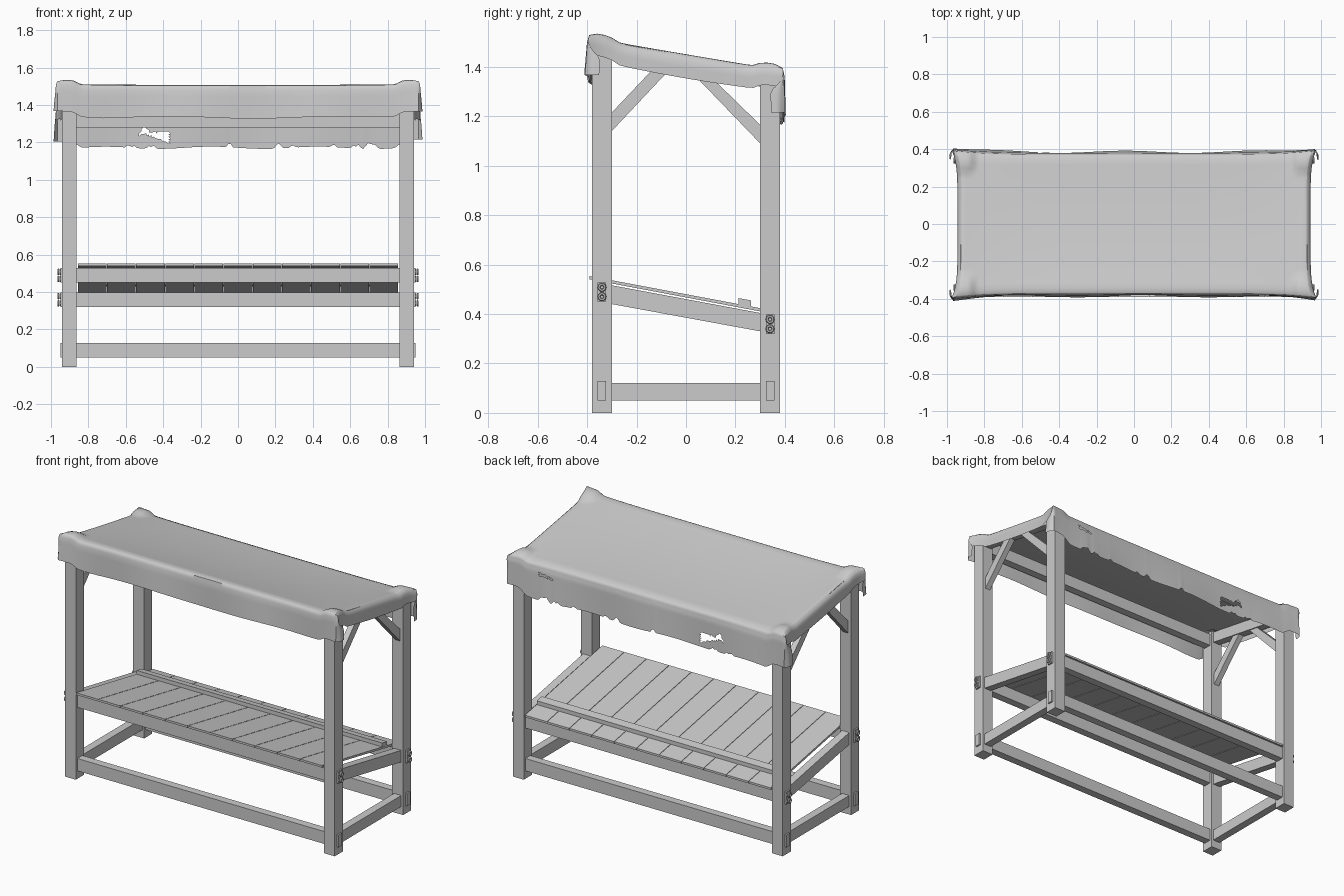
import bpy, bmesh, math, random
from mathutils import Vector
from mathutils.geometry import intersect_point_tri_2d

if "Cube" in bpy.data.objects:
    bpy.data.objects.remove(bpy.data.objects["Cube"])

random.seed(4)


def finish(name, bm):
    me = bpy.data.meshes.new(name)
    bmesh.ops.recalc_face_normals(bm, faces=bm.faces)
    bm.to_mesh(me)
    bm.free()
    ob = bpy.data.objects.new(name, me)
    bpy.context.collection.objects.link(ob)
    return ob


def prism(name, profile, x0, x1):
    """Extrude a (y, z) profile along x."""
    bm = bmesh.new()
    f = bm.faces.new([bm.verts.new((x0, y, z)) for y, z in profile])
    ext = bmesh.ops.extrude_face_region(bm, geom=[f])["geom"]
    bmesh.ops.translate(bm, vec=(x1 - x0, 0, 0),
                        verts=[g for g in ext if isinstance(g, bmesh.types.BMVert)])
    return finish(name, bm)


def box(name, x, y, z):
    return prism(name, [(y[0], z[0]), (y[1], z[0]), (y[1], z[1]), (y[0], z[1])], *x)


def around(c, w):
    return (c - w / 2, c + w / 2)


# posts, rails along x with through tenons, side rails and braces
for side, sn in ((-1, "left"), (1, "right")):
    x = around(side * 0.902, 0.076)
    box(f"front_post_{sn}", x, (-0.38, -0.30), (0, 1.505))
    box(f"back_post_{sn}", x, (0.30, 0.38), (0, 1.375))
    rail = around(side * 0.902, 0.05)
    box(f"base_side_rail_{sn}", rail, (-0.30, 0.30), (0.05, 0.12))
    prism(f"shelf_side_rail_{sn}", [(-0.3, 0.44), (0.3, 0.33), (0.3, 0.404), (-0.3, 0.516)], *rail)
    prism(f"top_side_rail_{sn}", [(-0.3, 1.43), (0.3, 1.32), (0.3, 1.39), (-0.3, 1.50)], *rail)
    brace = around(side * 0.902, 0.036)
    prism(f"front_brace_{sn}", [(-0.3, 1.14), (-0.3, 1.215), (-0.125, 1.40), (-0.065, 1.39)], *brace)
    prism(f"back_brace_{sn}", [(0.3, 1.09), (0.3, 1.165), (0.10, 1.36), (0.03, 1.37)], *brace)

for yc, yn, zs, zt in ((-0.34, "front", 0.45, 1.41), (0.34, "back", 0.32, 1.28)):
    for part, z0, reach in (("base", 0.05, 0.95), ("shelf", zs, 0.95), ("top", zt, 0.93)):
        z = (z0, z0 + 0.078)
        box(f"{yn}_{part}_rail", (-0.87, 0.87), around(yc, 0.05), z)
        for s in (-1, 1):
            box(f"{yn}_{part}_tenon", tuple(sorted((s * 0.86, s * reach))), around(yc, 0.034), z)
    # rope loops lashed on the shelf tenons
    for s in (-1, 1):
        for dz in (0.02, 0.058):
            for dx in (0.946, 0.96):
                bpy.ops.mesh.primitive_torus_add(
                    location=(s * dx, yc, zs + dz), rotation=(0, math.pi / 2, 0),
                    major_radius=0.012, minor_radius=0.006, major_segments=12, minor_segments=6)
                bpy.context.object.name = f"{yn}_rope_loop"
                bpy.ops.object.shade_smooth_by_angle()

# sloped shelf planks and the stop batten
def shelf_z(y):
    return 0.473 - 0.188 * y


N, W = 11, 1.716
for i in range(N):
    a = -W / 2 + i * W / N
    y0, y1 = -0.39, 0.38
    prism(f"shelf_plank_{i + 1}",
          [(y0, shelf_z(y0) - 0.006), (y1, shelf_z(y1) - 0.006),
           (y1, shelf_z(y1) + 0.007), (y0, shelf_z(y0) + 0.007)],
          a + 0.0015, a + W / N - 0.0015)
prism("shelf_batten", [(0.213, 0.438), (0.263, 0.429), (0.263, 0.455), (0.213, 0.464)], -0.855, 0.855)

# draped canopy cloth with a ragged back flap
notches = [(random.uniform(-0.85, 0.85), random.uniform(0.012, 0.03),
            random.uniform(0.01, 0.035)) for _ in range(13)]


def smooth(a, lo, hi):
    t = min(1, max(0, (a - lo) / (hi - lo)))
    return t * t * (3 - 2 * t)


def back_length(s):
    cut = max(d * max(0, 1 - abs(s - c) / w) for c, w, d in notches)
    return 0.205 + 0.006 * math.sin(11 * s) - 0.02 * smooth(abs(s), 0.82, 0.92) - cut


def front_length(s):
    return 0.17 + 0.006 * math.sin(7 * s + 1) - 0.014 * smooth(abs(s), 0.7, 0.95)


def drape(cu, rv):
    """cu, rv: -1..1 on the top, the part beyond is the fraction of the flap."""
    su, sv = (1 if cu > 0 else -1), (1 if rv > 0 else -1)
    pu, pv = min(1, abs(cu)), min(1, abs(rv))
    fu, fv = abs(cu) - pu, abs(rv) - pv
    X = 0.936 + 0.03 * pv ** 6
    Y = 0.372 + 0.02 * pu ** 6
    x, y = su * pu * X, sv * pv * Y
    side_len = 0.075 + 0.012 * math.cos(pv * 1.5)
    ds = fu * side_len
    dt = fv * (back_length(x) if sv > 0 else front_length(x))
    corner = smooth(abs(x), 0.83, 0.89) * smooth(abs(y), 0.26, 0.32)
    z = 1.452 - 0.17 * y + 0.021 * corner
    z -= 0.015 * (1 - pu ** 4) * (1 - pv ** 2)
    z -= 0.012 * max(smooth(pu, 0.98, 1), smooth(pv, 0.96, 1))
    z -= max(ds, dt)
    # flaps bulge outward, corners wrap back along the posts
    wave = 0.008 + 0.006 * math.sin(9 * x + 2 * sv)
    wrap = min(1, dt / 0.1)
    y += sv * (fv * wave + 0.006 * smooth(fv, 0, 0.2)) - sv * ds * wrap * 0.75
    x += su * (0.008 * smooth(fu, 0, 0.3) + 0.012 * wrap * smooth(fu, 0, 0.6) * fv)
    return (x, y, z)


def steps(n_lo, n_top, n_hi):
    return ([-2 + i / n_lo for i in range(n_lo)]
            + [-1, -0.985] + [-1 + 2 * i / n_top for i in range(1, n_top)] + [0.985, 1]
            + [1 + (i + 1) / n_hi for i in range(n_hi)])


bm = bmesh.new()
cols, rows = steps(6, 150, 6), steps(9, 26, 16)
grid = [[bm.verts.new(drape(c, r)) for c in cols] for r in rows]
for a, b in zip(grid, grid[1:]):
    for i in range(len(cols) - 1):
        bm.faces.new((a[i], a[i + 1], b[i + 1], b[i]))
bmesh.ops.triangulate(bm, faces=bm.faces)

# tears in the back flap
tears = [[(-0.53, 1.24), (-0.50, 1.29), (-0.47, 1.25)],
         [(-0.51, 1.25), (-0.365, 1.26), (-0.365, 1.195)],
         [(0.66, 1.315), (0.76, 1.34), (0.75, 1.315)]]
dead = []
for f in bm.faces:
    c = f.calc_center_median()
    if c.y > 0.36 and c.z < 1.36:
        p = Vector((c.x, c.z))
        if any(intersect_point_tri_2d(p, *map(Vector, t)) for t in tears):
            dead.append(f)
bmesh.ops.delete(bm, geom=dead, context="FACES")
canopy = finish("canopy_cloth", bm)
bpy.ops.object.select_all(action="DESELECT")
canopy.select_set(True)
bpy.context.view_layer.objects.active = canopy
bpy.ops.object.shade_smooth_by_angle(angle=math.radians(55))
